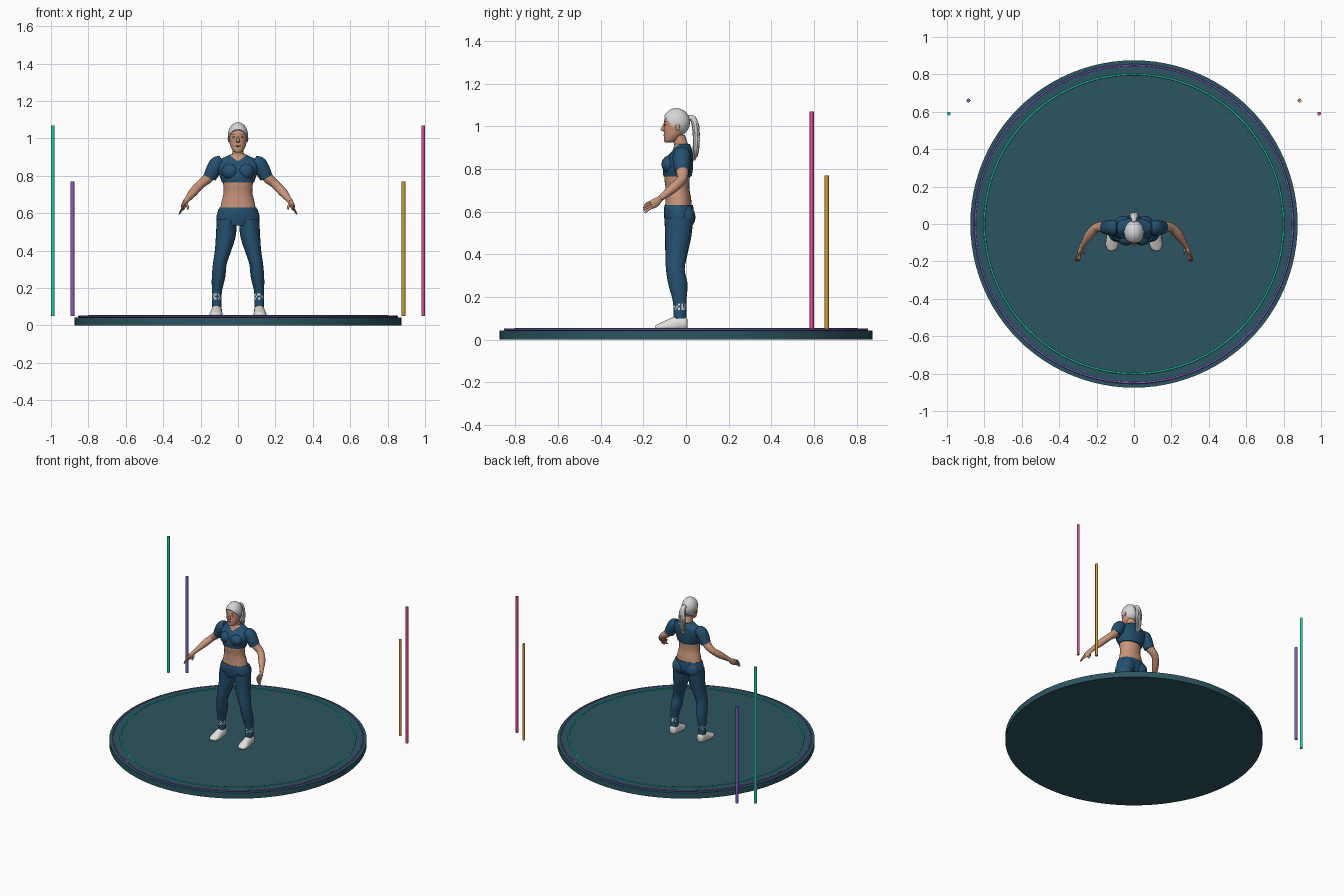
import bpy, bmesh, math
from mathutils import Vector, Matrix

if "Cube" in bpy.data.objects:
    bpy.data.objects.remove(bpy.data.objects["Cube"])


def material(name, hexcode):
    srgb = [int(hexcode[i:i + 2], 16) / 255 for i in (0, 2, 4)]
    col = [((c + .055) / 1.055) ** 2.4 for c in srgb] + [1]
    m = bpy.data.materials.new(name)
    m.use_nodes = True
    m.diffuse_color = col
    m.node_tree.nodes["Principled BSDF"].inputs["Base Color"].default_value = col
    return m


platform_mat = material("platform slate", "2c5562")
teal = material("teal", "1fcaa8")
purple = material("purple", "845cc0")
pink = material("pink", "d8488f")
gold = material("gold", "cf9a35")
cloth = material("navy cloth", "25506f")
skin = material("skin", "c9957a")
hair = material("silver hair", "d6d6d6")
shoe = material("white shoe", "e2e0dc")
dark = material("dark features", "6e4238")


def finish(name, bm, mats, rule=None, angle=50):
    """Turn a bmesh into a smooth-shaded object, colouring faces by rule."""
    bmesh.ops.recalc_face_normals(bm, faces=bm.faces[:])
    if rule:
        for f in bm.faces:
            f.material_index = int(rule(f.calc_center_median()))
    mesh = bpy.data.meshes.new(name)
    bm.to_mesh(mesh)
    bm.free()
    for m in mats:
        mesh.materials.append(m)
    ob = bpy.data.objects.new(name, mesh)
    bpy.context.collection.objects.link(ob)
    bpy.ops.object.select_all(action='DESELECT')
    ob.select_set(True)
    bpy.context.view_layer.objects.active = ob
    bpy.ops.object.shade_smooth_by_angle(angle=math.radians(angle))
    return ob


def smooth_path(keys, steps):
    """Catmull-Rom through (x, y, z, rx, ry) sections."""
    k = [Vector(p) for p in keys]
    k = [k[0] * 2 - k[1]] + k + [k[-1] * 2 - k[-2]]
    out = []
    for a, b, c, d in zip(k, k[1:], k[2:], k[3:]):
        for i in range(steps):
            t = i / steps
            out.append(.5 * (2 * b + (c - a) * t + (2 * a - 5 * b + 4 * c - d) * t * t
                             + (3 * b - a - 3 * c + d) * t ** 3))
    return out + [k[-2]]


def loft(name, keys, mats, side=1, level=True, sides=24, steps=5, rule=None, floor=None):
    """Skin elliptical sections; level keeps them horizontal, else they follow the path."""
    path = smooth_path([(p[0] * side, *p[1:]) for p in keys], steps)
    bm, rings = bmesh.new(), []
    for i, p in enumerate(path):
        tangent = path[min(i + 1, len(path) - 1)].xyz - path[max(i - 1, 0)].xyz
        turn = Matrix.Identity(3) if level else tangent.to_track_quat('Z', 'Y').to_matrix()
        ring = []
        for j in range(sides):
            a = math.tau * j / sides
            co = p.xyz + turn @ Vector((p[3] * math.cos(a), p[4] * math.sin(a), 0))
            if floor is not None:
                co.z = max(co.z, floor)
            ring.append(bm.verts.new(co))
        rings.append(ring)
    for r, s in zip(rings, rings[1:]):
        for j in range(sides):
            n = (j + 1) % sides
            bm.faces.new((r[j], r[n], s[n], s[j]))
    bm.faces.new(rings[0])
    bm.faces.new(rings[-1])
    return finish(name, bm, mats, rule)


def ball(name, centre, radii, mat, cut=None):
    bm = bmesh.new()
    bmesh.ops.create_uvsphere(bm, u_segments=28, v_segments=18, radius=1)
    bm.transform(Matrix.Translation(centre) @ Matrix.Diagonal((*radii, 1)))
    if cut:
        res = bmesh.ops.bisect_plane(bm, geom=bm.verts[:] + bm.edges[:] + bm.faces[:],
                                     plane_co=cut[0], plane_no=cut[1], clear_inner=True)
        edges = [e for e in res["geom_cut"] if isinstance(e, bmesh.types.BMEdge)]
        bmesh.ops.holes_fill(bm, edges=edges)
    return finish(name, bm, [mat])


def cylinder(name, x, y, radius, low, high, mat, segments):
    bm = bmesh.new()
    bmesh.ops.create_cone(bm, cap_ends=True, segments=segments, radius1=radius,
                          radius2=radius, depth=high - low)
    bm.transform(Matrix.Translation((x, y, (low + high) / 2)))
    return finish(name, bm, [mat], angle=30)


def hoop(name, radius, thick, z, mat):
    bpy.ops.mesh.primitive_torus_add(major_radius=radius, minor_radius=thick, location=(0, 0, z),
                                     major_segments=96, minor_segments=8)
    ob = bpy.context.object
    ob.name = name
    ob.data.materials.append(mat)
    bpy.ops.object.shade_smooth()


# Round platform with glowing hoops
cylinder("platform_base", 0, 0, .875, 0, .042, platform_mat, 96)
cylinder("platform_top", 0, 0, .85, .042, .05, platform_mat, 96)
hoop("inner_hoop", .8, .005, .05, teal)
hoop("outer_hoop", .85, .005, .048, purple)

# Light poles
for name, x, y, top, mat in (("teal_pole", -.99, .59, 1.07, teal), ("pink_pole", .99, .59, 1.07, pink),
                             ("purple_pole", -.885, .66, .77, purple), ("gold_pole", .885, .66, .77, gold)):
    cylinder(name, x, y, .01, .05, top, mat, 16)

# Torso, neck and cropped shirt with a V neckline
loft("torso", [(0, -.035, .6, .1, .065), (0, -.036, .66, .088, .06), (0, -.04, .71, .077, .056),
               (0, -.042, .765, .08, .06), (0, -.035, .83, .09, .058), (0, -.02, .88, .07, .042),
               (0, -.022, .908, .034, .034), (0, -.035, .96, .03, .03)], [skin])
loft("shirt", [(0, -.04, .765, .086, .066), (0, -.038, .8, .098, .07), (0, -.03, .85, .112, .064),
               (0, -.018, .885, .1, .047), (0, -.017, .905, .06, .04), (0, -.018, .917, .038, .036)],
     [cloth, skin], sides=48, steps=8, rule=lambda c: c.y < -.03 and c.z > .876 + abs(c.x) * .8)

# Hips
loft("pants_hips", [(0, -.034, .632, .097, .066), (0, -.034, .61, .108, .07),
                    (0, -.033, .57, .115, .069), (0, -.036, .535, .09, .058)], [cloth])


def ankle_mark(c):
    across = math.sin(c.x * 700) + math.sin(c.y * 500 + c.z * 300)
    return .142 < c.z < .172 and across > .3


for side, label in ((1, "left_"), (-1, "right_")):
    # Bust, seat, leg and shoe
    ball(label + "bust", (side * .042, -.077, .822), (.045, .038, .042), cloth)
    ball(label + "seat", (side * .052, -.002, .575), (.054, .046, .056), cloth)
    loft(label + "pants_leg", [(.06, -.033, .57, .054, .068), (.065, -.037, .48, .053, .061),
                               (.08, -.045, .4, .044, .052), (.097, -.05, .33, .037, .044),
                               (.104, -.038, .26, .036, .045), (.113, -.03, .18, .027, .032),
                               (.114, -.028, .1, .026, .03)],
         [cloth, shoe], side, steps=8, rule=ankle_mark)
    loft(label + "shoe", [(.114, .008, .075, .014, .018), (.114, -.002, .075, .026, .034),
                          (.114, -.03, .075, .029, .038), (.116, -.07, .066, .031, .034),
                          (.118, -.11, .06, .034, .022), (.12, -.135, .057, .024, .014),
                          (.12, -.143, .055, .01, .007)],
         [shoe], side, level=False, floor=.05)

    # Sleeve and arm
    loft(label + "sleeve", [(.085, -.02, .878, .03, .03), (.112, -.02, .864, .042, .04),
                            (.132, -.02, .83, .041, .04), (.152, -.018, .79, .035, .035)],
         [cloth], side, level=False)
    loft(label + "arm", [(.135, -.02, .825, .03, .03), (.165, -.017, .785, .029, .028),
                         (.202, -.02, .752, .024, .023), (.24, -.06, .712, .024, .023),
                         (.27, -.105, .675, .015, .016), (.282, -.122, .66, .013, .014)],
         [skin], side, level=False)

    # Hand
    loft(label + "palm", [(.28, -.12, .662, .012, .013), (.288, -.137, .647, .011, .02),
                          (.295, -.158, .634, .009, .021), (.297, -.164, .631, .006, .016)],
         [skin], side, level=False, sides=12, steps=3)
    for i in range(4):
        s = (i - 1.5) * .0095
        reach = .042 - abs(i - 1.6) * .005
        loft(label + "finger", [(.294 - s * .4, -.155 + s * .4, .635 + s, .006, .006),
                                (.3 - s * .6, -.16 - reach * .6, .624 + s * 1.2, .0055, .0055),
                                (.304 - s * .7, -.16 - reach, .612 + s * 1.2, .0035, .0035)],
             [skin], side, level=False, sides=8, steps=3)
    loft(label + "thumb", [(.28, -.13, .65, .008, .008), (.269, -.146, .636, .007, .007),
                           (.268, -.162, .622, .004, .004)],
         [skin], side, level=False, sides=8, steps=3)

    # Ear, eye and brow
    ball(label + "ear", (side * .049, -.04, .998), (.006, .011, .017), skin)
    ball(label + "eye", (side * .02, -.0965, 1.008), (.009, .005, .004), dark)
    ball(label + "brow", (side * .021, -.098, 1.022), (.012, .004, .002), dark)

# Head and face
loft("head", [(0, -.082, .924, .012, .014), (0, -.074, .932, .026, .029), (0, -.062, .955, .039, .042),
              (0, -.052, .985, .046, .052), (0, -.047, 1.02, .049, .057), (0, -.046, 1.055, .042, .048),
              (0, -.045, 1.077, .02, .024)], [skin], sides=32)
loft("nose", [(0, -.098, 1.015, .005, .006), (0, -.105, .995, .007, .01),
              (0, -.107, .984, .01, .012), (0, -.1, .977, .007, .006)], [skin], sides=12)
ball("lips", (0, -.1, .959), (.014, .006, .005), dark)

# Pulled-back hair and ponytail strands
ball("hair_cap", (0, -.045, 1.02), (.053, .064, .066), hair,
     ((0, -.1, 1.046), (0, .78, .62)))
ball("hair_tie", (0, .02, 1.04), (.014, .014, .014), hair)
loft("ponytail", [(0, .012, 1.042, .01, .01), (0, .035, 1.035, .017, .014), (0, .047, .99, .02, .014),
                  (0, .048, .93, .018, .012), (0, .045, .87, .009, .008), (0, .042, .84, .002, .002)],
     [hair], level=False)
for i in range(7):
    a = math.tau * i / 7
    dx, dy = math.cos(a) * .016, math.sin(a) * .01
    loft("ponytail_strand", [(0, .02, 1.042, .005, .005), (dx, .042 + dy, 1.015, .007, .007),
                             (dx * 1.2, .048 + dy, .96, .007, .007), (dx, .047 + dy, .9, .006, .006),
                             (dx * .7, .043 + dy, .85 + dy, .002, .002)],
         [hair], level=False, sides=8)
